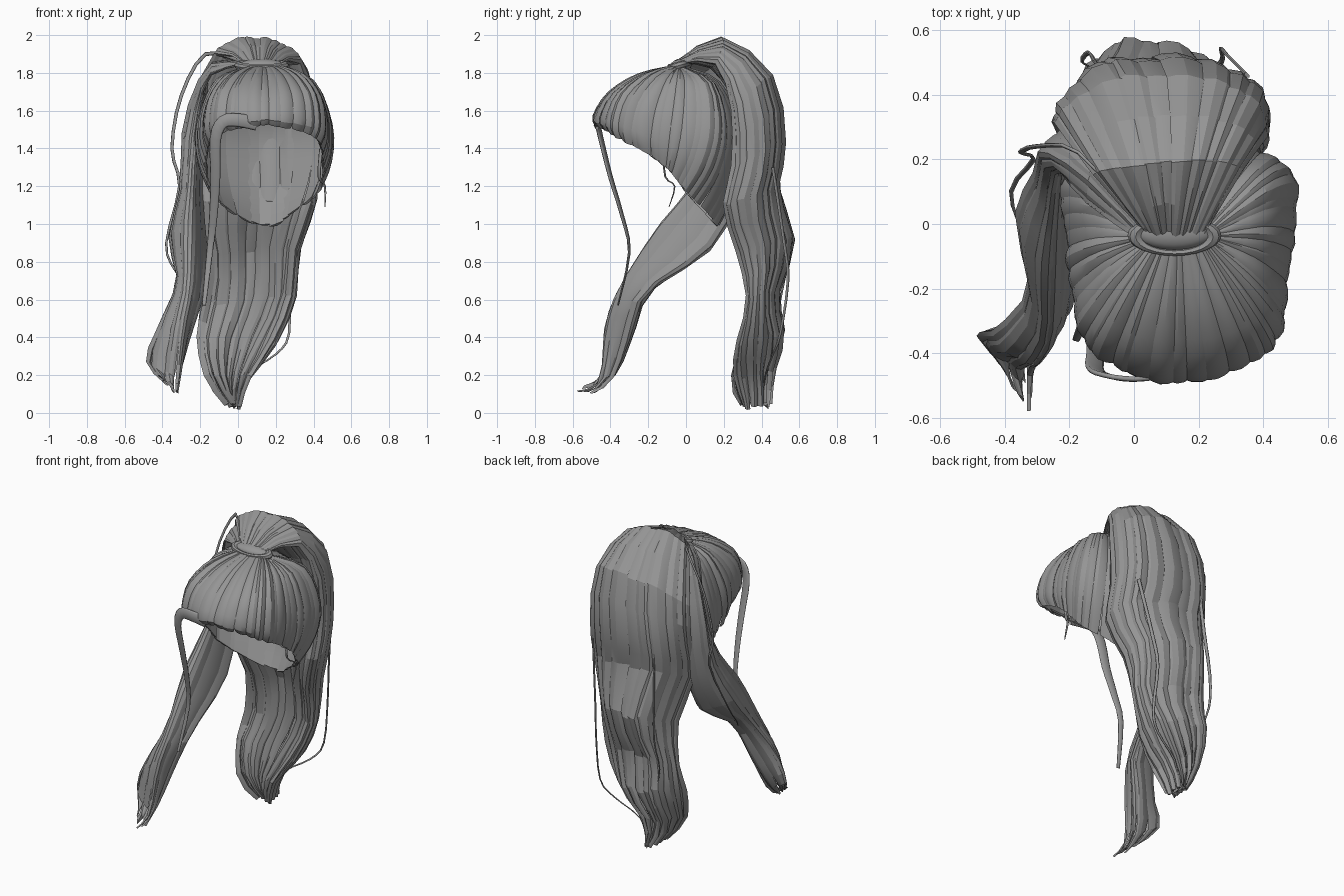
import bpy, math, random
from mathutils import Vector

random.seed(4)
if "Cube" in bpy.data.objects:
    bpy.data.objects.remove(bpy.data.objects["Cube"], do_unlink=True)

grey = bpy.data.materials.new("hair_grey")
grey.use_nodes = True
grey.diffuse_color = (0.3, 0.3, 0.3, 1)
grey.node_tree.nodes["Principled BSDF"].inputs["Base Color"].default_value = (0.3, 0.3, 0.3, 1)


def smooth_point(p, t, closed=False):
    """Point on a spline through p, with t counted in control points."""
    n = len(p)
    i = math.floor(t) if closed else max(0, min(n - 2, math.floor(t)))
    f = t - i

    def at(k):
        return p[k % n] if closed else p[max(0, min(n - 1, k))]
    a, b, c, d = (at(i + k) for k in (-1, 0, 1, 2))
    return b + f / 2 * (c - a + f * (2 * a - 5 * b + 4 * c - d + f * (3 * (b - c) + d - a)))


def finish(ob, angle):
    ob.data.materials.append(grey)
    bpy.ops.object.select_all(action="DESELECT")
    ob.select_set(True)
    bpy.context.view_layer.objects.active = ob
    bpy.ops.object.shade_smooth_by_angle(angle=angle)


def fan(name, keys, strands, steps, bulge, overlap, tip, wave=0.0, angle=0.45):
    """Ring of overlapping arched locks that follow the key curves, listed anticlockwise."""
    keys = [[Vector(p) for p in k] for k in keys]
    last = len(keys[0]) - 1
    verts, faces = [], []
    across = (-1, -0.6, 0, 0.6, 1)
    m = len(across)
    for s in range(strands):
        centre = (s + random.uniform(-0.2, 0.2)) / strands * len(keys)
        half = len(keys) / strands / 2 * overlap * random.uniform(0.85, 1.25)
        height = bulge * random.uniform(0.6, 1.4)
        lift = random.uniform(-0.4, 0.5) * bulge
        end = last * random.uniform(0.97, 1.0)
        phase = random.uniform(0, 1)
        base = len(verts)
        for j in range(steps + 1):
            t = end * j / steps
            ring = [smooth_point(k, t) for k in keys]
            above = [smooth_point(k, max(0, t - 0.1)) for k in keys]
            below = [smooth_point(k, min(last, t + 0.1)) for k in keys]
            w = half * (1 - (1 - tip) * max(0, j / steps - 0.7) / 0.3)
            u = centre + wave * math.sin(t * 2.4 + phase) * j / steps
            side = smooth_point(ring, u + 0.05, True) - smooth_point(ring, u - 0.05, True)
            down = smooth_point(below, u, True) - smooth_point(above, u, True)
            out = down.cross(side).normalized()
            narrow = min(1, 0.35 + 2 * j / steps)
            for c in across:
                rise = (height * (1 - c * c) + lift) * narrow - bulge * 0.5
                verts.append(smooth_point(ring, u + c * w, True) + out * rise)
        for j in range(steps):
            for c in range(m):
                a, b = base + j * m + c, base + j * m + (c + 1) % m
                faces.append((a, a + m, b + m, b))
        faces.append(tuple(base + c for c in range(m)))
        faces.append(tuple(base + steps * m + c for c in reversed(range(m))))
    mesh = bpy.data.meshes.new(name)
    mesh.from_pydata(verts, [], faces)
    ob = bpy.data.objects.new(name, mesh)
    bpy.context.collection.objects.link(ob)
    finish(ob, angle)


def wisp(name, points, width, thick):
    """Thin loose strand that narrows towards its tip."""
    pts = [Vector(p) for p in points]
    curve = bpy.data.curves.new(name, "CURVE")
    curve.dimensions = "3D"
    curve.extrude, curve.bevel_depth, curve.bevel_resolution = width, thick, 0
    curve.use_fill_caps = True
    count = (len(pts) - 1) * 3
    spline = curve.splines.new("POLY")
    spline.points.add(count)
    for i, sp in enumerate(spline.points):
        sp.co = (*smooth_point(pts, i / 3), 1)
        sp.radius = 1 - 0.7 * (i / count) ** 2
    ob = bpy.data.objects.new(name, curve)
    bpy.context.collection.objects.link(ob)
    curve.materials.append(grey)


# Hair pulled back over the head: half of the curves, mirrored across the middle
MID = 0.14
half_cap = [
    [(0, -.07, 1.84), (0, -.25, 1.79), (0, -.41, 1.69), (0, -.49, 1.57), (0, -.47, 1.52)],
    [(.08, -.06, 1.84), (.18, -.2, 1.79), (.26, -.33, 1.68), (.28, -.38, 1.53), (.26, -.36, 1.46)],
    [(.11, -.04, 1.83), (.25, -.06, 1.76), (.33, -.09, 1.58), (.34, -.11, 1.42), (.31, -.12, 1.31)],
    [(.1, -.01, 1.83), (.25, .13, 1.74), (.33, .17, 1.5), (.32, .12, 1.3), (.26, .02, 1.14)],
    [(0, .01, 1.83), (0, .18, 1.75), (0, .3, 1.5), (0, .27, 1.2), (0, .17, .98)],
]
right = [[(MID + x, y, z) for x, y, z in k] for k in half_cap]
left = [[(MID - x, y, z) for x, y, z in k] for k in half_cap[1:-1]]
fan("cap_hair", right + left[::-1], 40, 12, 0.012, 1.45, 0.85)

# Band round the base of the tail, with the gathered hair inside it
bpy.ops.mesh.primitive_torus_add(location=(.125, -.035, 1.84), rotation=(.25, 0, 0), major_radius=.12,
                                 minor_radius=.025, major_segments=24, minor_segments=8)
band = bpy.context.object
band.name = "hair_tie"
band.scale = (1, .45, .8)
finish(band, 0.7)
bpy.ops.mesh.primitive_uv_sphere_add(segments=20, ring_count=8, location=(.125, -.025, 1.84))
core = bpy.context.object
core.name = "gathered_hair"
core.scale = (.12, .055, .035)
finish(core, 0.7)

# Main tail rising from the band and falling behind in waves
tail = [
    [(.22, -.03, 1.85), (.33, .16, 1.85), (.39, .25, 1.6), (.38, .25, 1.3), (.38, .21, 1.1), (.3, .28, .85),
     (.27, .33, .6), (.18, .28, .36), (.05, .26, .18), (0, .31, .02)],
    [(.17, -.04, 1.87), (.25, .2, 1.95), (.33, .42, 1.75), (.34, .46, 1.4), (.34, .42, 1.15), (.27, .47, .88),
     (.25, .42, .6), (.14, .46, .38), (.02, .42, .2), (-.02, .42, .02)],
    [(.09, -.04, 1.87), (.05, .19, 1.99), (-.02, .46, 1.75), (-.06, .51, 1.4), (-.07, .48, 1.2), (-.02, .57, .9),
     (-.06, .49, .63), (-.1, .51, .42), (-.11, .44, .2), (-.03, .43, .02)],
    [(.04, -.03, 1.85), (-.12, .16, 1.9), (-.23, .32, 1.6), (-.22, .3, 1.35), (-.2, .24, 1.1), (-.14, .32, .82),
     (-.18, .36, .55), (-.19, .29, .38), (-.15, .25, .18), (-.04, .3, .04)],
    [(.12, -.02, 1.84), (.1, .13, 1.83), (.1, .32, 1.6), (.08, .3, 1.35), (.1, .25, 1.1), (.07, .36, .85),
     (.05, .37, .58), (0, .34, .38), (-.05, .3, .18), (-.02, .33, .03)],
]
fan("tail", tail, 20, 18, 0.02, 1.45, 0.6, 0.08, 0.3)

# Lock swept from the tail over the right side towards the front
side_lock = [
    [(.02, -.03, 1.85), (-.16, .15, 1.83), (-.28, .22, 1.55), (-.3, .16, 1.2), (-.36, .02, .92),
     (-.32, -.2, .7), (-.42, -.33, .45), (-.48, -.35, .28), (-.39, -.45, .17)],
    [(0, -.04, 1.84), (-.16, .08, 1.77), (-.22, .17, 1.5), (-.24, .03, 1.2), (-.25, -.15, .98),
     (-.26, -.35, .67), (-.3, -.43, .45), (-.33, -.46, .17), (-.33, -.58, .12)],
    [(.03, -.02, 1.85), (-.14, .22, 1.84), (-.19, .3, 1.5), (-.2, .27, 1.15), (-.18, .12, .86),
     (-.19, -.2, .64), (-.27, -.29, .4), (-.33, -.38, .2), (-.33, -.5, .1)],
]
fan("side_lock", side_lock, 8, 18, 0.012, 1.3, 0.45, 0, 0.3)

# Loose strands
wisp("forelock", [(.1, -.47, 1.53), (.0, -.48, 1.55), (-.08, -.47, 1.54), (-.12, -.45, 1.45), (-.12, -.4, 1.25),
                  (-.13, -.34, 1.05), (-.15, -.3, .85), (-.18, -.36, .57)], .028, .008)
wisp("right_wisp", [(.02, 0, 1.86), (-.17, .22, 1.9), (-.3, .24, 1.68), (-.35, .22, 1.4), (-.31, .2, 1.2),
                    (-.38, .1, .9), (-.33, -.05, .75), (-.2, -.25, .6)], .006, .005)
wisp("left_wisp", [(.35, .46, 1.3), (.29, .52, .9), (.27, .54, .7), (.27, .5, .42), (.2, .46, .31),
                   (.04, .42, .2), (-.01, .4, .05)], .006, .005)
wisp("back_wisp", [(-.1, .48, 1.4), (-.12, .5, 1.1), (-.14, .53, .8), (-.16, .5, .6), (-.1, .47, .4)], .006, .005)
wisp("temple_wisp", [(.44, -.12, 1.4), (.43, -.11, 1.25), (.46, -.06, 1.2), (.46, -.09, 1.09)], .006, .004)
